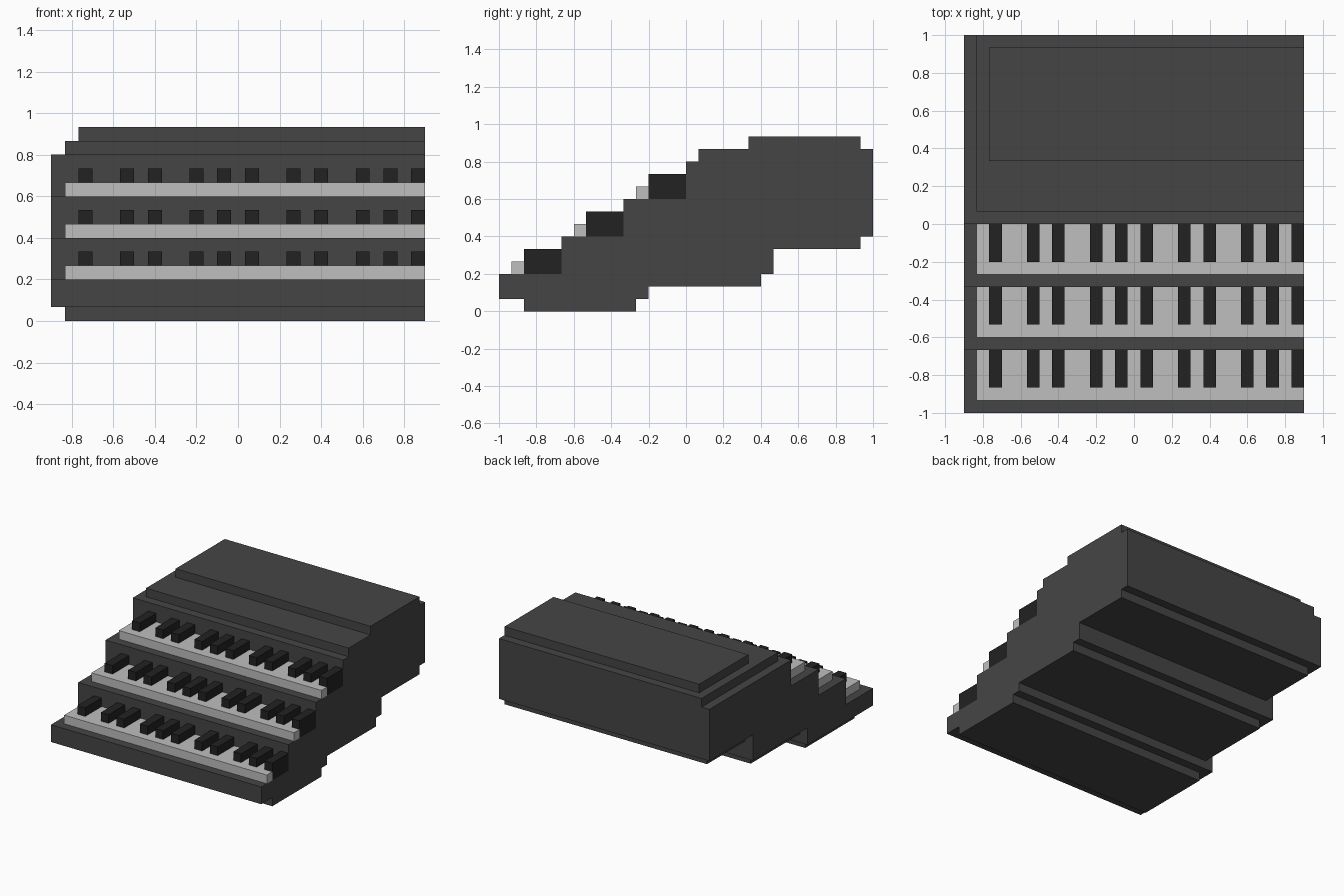
import bpy
import bmesh

cube = bpy.data.objects.get("Cube")
if cube:
    bpy.data.objects.remove(cube, do_unlink=True)

U = 1 / 15       # block grid unit
RIGHT, INSET, LEFT = -13.5, -12.5, 13.5


def material(name, grey):
    mat = bpy.data.materials.new(name)
    colour = (grey, grey, grey, 1)
    mat.use_nodes = True
    mat.node_tree.nodes["Principled BSDF"].inputs["Base Color"].default_value = colour
    mat.diffuse_color = colour
    return mat


CASE = material("dark grey", 0.06)
IVORY = material("light grey", 0.52)
EBONY = material("black", 0.016)


def slab(name, outline, z0, z1, mat):
    """Extrude a plan outline (grid units) between two heights."""
    bm = bmesh.new()
    face = bm.faces.new([bm.verts.new((x * U, y * U, z0 * U)) for x, y in outline])
    top = bmesh.ops.extrude_face_region(bm, geom=[face])["geom"]
    bmesh.ops.translate(bm, vec=(0, 0, (z1 - z0) * U),
                        verts=[v for v in top if isinstance(v, bmesh.types.BMVert)])
    bmesh.ops.recalc_face_normals(bm, faces=bm.faces)
    mesh = bpy.data.meshes.new(name)
    bm.to_mesh(mesh)
    bm.free()
    mesh.materials.append(mat)
    obj = bpy.data.objects.new(name, mesh)
    bpy.context.collection.objects.link(obj)
    return obj


def box(name, x0, x1, y0, y1, z0, z1, mat):
    return slab(name, [(x0, y0), (x1, y0), (x1, y1), (x0, y1)], z0, z1, mat)


# Stepped case: name, right edge, front, back, bottom, top
for name, x0, y0, y1, z0, z1 in [
    ("base_foot", INSET, -13, -4, 0, 1),
    ("lower_tier", RIGHT, -15, -3, 1, 3),
    ("middle_underside", INSET, -3, 6, 2, 3),
    ("middle_tier", RIGHT, -10, 7, 3, 6),
    ("upper_underside", INSET, 7, 14, 5, 6),
    ("upper_tier", RIGHT, -5, 15, 6, 9),
    ("rear_case", RIGHT, 0, 15, 9, 12),
    ("rear_ledge", INSET, 1, 15, 12, 13),
    ("top_panel", -11.5, 5, 14, 13, 14),
]:
    box(name, x0, LEFT, y0, y1, z0, z1, CASE)

# Three keyboards, one on each tier; the last black key reaches the left end
BLACK_X = [-11.5, -8.5, -6.5, -3.5, -1.5, 0.5, 3.5, 5.5, 8.5, 10.5, 12.5]
for row, label in enumerate(("lower", "middle", "upper")):
    y, z = -14 + 5 * row, 3 + 3 * row
    slab(label + "_white_keys",
         [(INSET, y), (LEFT, y), (LEFT, y + 1), (12.5, y + 1), (12.5, y + 4), (INSET, y + 4)],
         z, z + 1, IVORY)
    for i, x in enumerate(BLACK_X):
        box(f"{label}_black_key_{i + 1}", x, x + 1, y + 1, y + 4, z, z + 2, EBONY)
